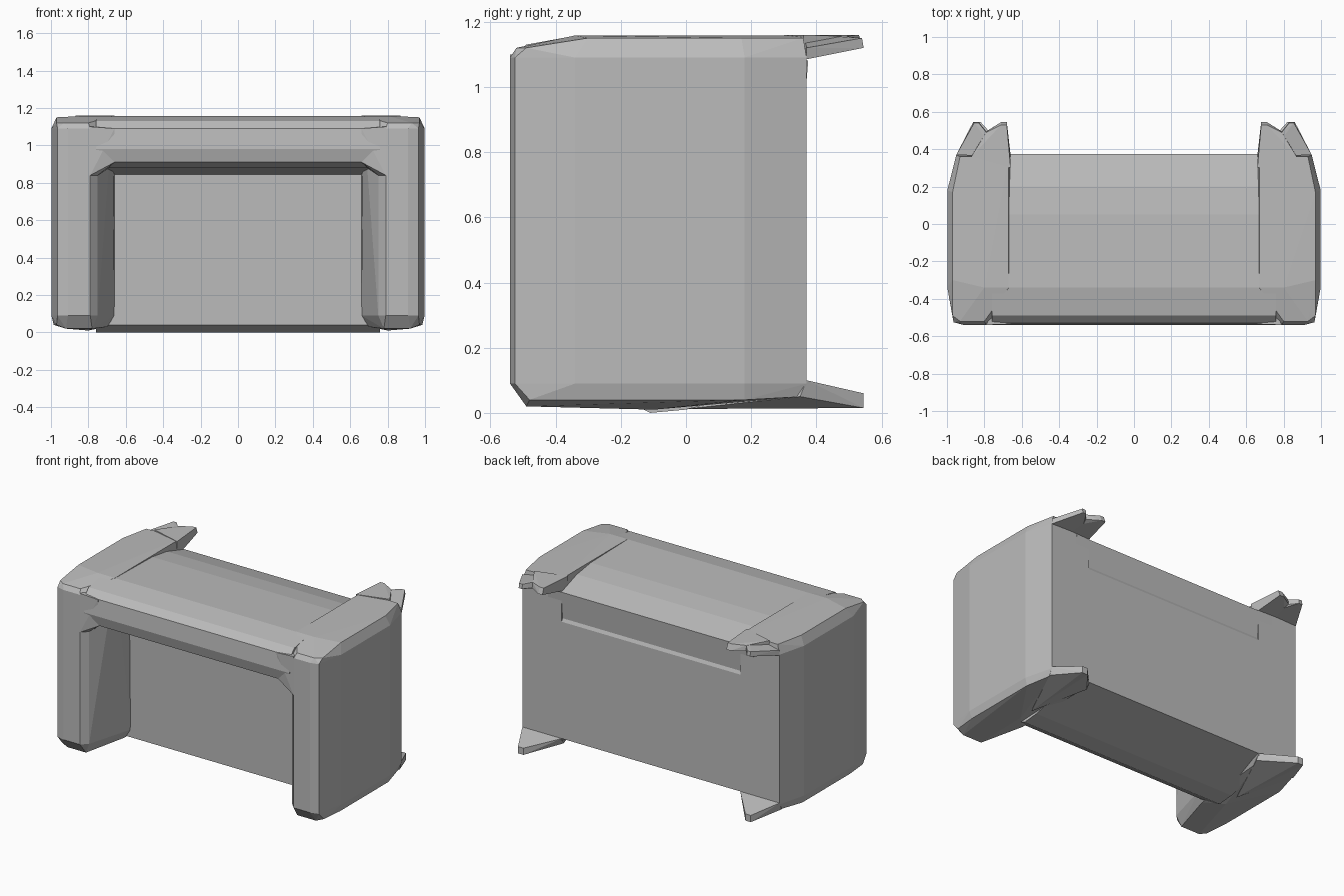
import bpy, bmesh

cube = bpy.data.objects.get("Cube")
if cube:
    bpy.data.objects.remove(cube, do_unlink=True)

grey = bpy.data.materials.new("plain_grey")
grey.use_nodes = True
grey.diffuse_color = (0.5, 0.5, 0.5, 1)
grey.node_tree.nodes["Principled BSDF"].inputs["Base Color"].default_value = grey.diffuse_color


def finish(name, bm):
    """Turn a bmesh into a flat shaded grey object."""
    bmesh.ops.recalc_face_normals(bm, faces=bm.faces[:])
    mesh = bpy.data.meshes.new(name)
    bm.to_mesh(mesh)
    bm.free()
    mesh.materials.append(grey)
    obj = bpy.data.objects.new(name, mesh)
    bpy.context.scene.collection.objects.link(obj)
    return obj


def hull_pair(name, points):
    """Convex faceted solid on the left (+x), mirrored to the right."""
    for side, sign in (("left", 1), ("right", -1)):
        bm = bmesh.new()
        verts = [bm.verts.new((sign * x, y, z)) for x, y, z in points]
        result = bmesh.ops.convex_hull(bm, input=verts)
        unused = [v for v in result["geom_interior"] if isinstance(v, bmesh.types.BMVert)]
        bmesh.ops.delete(bm, geom=unused, context="VERTS")
        finish(side + "_" + name, bm)


def extrude_profile(name, profile, half_width):
    """Extrude a (y, z) outline across x."""
    bm = bmesh.new()
    face = bm.faces.new([bm.verts.new((-half_width, y, z)) for y, z in profile])
    moved = bmesh.ops.extrude_face_region(bm, geom=[face])["geom"]
    verts = [v for v in moved if isinstance(v, bmesh.types.BMVert)]
    bmesh.ops.translate(bm, verts=verts, vec=(2 * half_width, 0, 0))
    bmesh.ops.triangulate(bm, faces=[f for f in bm.faces if len(f.verts) > 4])
    finish(name, bm)


# Rounded top and modesty panel in one outline
extrude_profile("top_and_back_panel", [
    (.37, .1), (.37, .88), (.36, .9), (.375, 1.08), (.2, 1.13), (.05, 1.15),
    (-.34, 1.157), (-.49, 1.13), (-.53, 1.09), (-.54, .98), (-.52, .91),
    (-.44, .88), (-.2, .845), (-.19, .04), (-.11, 0), (0, .01)], .76)

# Side pedestals with chamfered feet and crowned tops
section = [(.66, .37), (.66, -.18), (.75, -.5), (.79, -.54), (.91, -.54),
           (.965, -.525), (.998, -.34), (.998, .18), (.95, .37)]
feet = [(.68, .36, .06), (.7, -.2, .03), (.78, -.49, .02), (.92, -.49, .02),
        (.97, -.48, .04), (.985, -.33, .04), (.985, .18, .04), (.94, .36, .05),
        (.8, -.1, .01)]
crown = [(.67, .36, 1.158), (.67, -.34, 1.158), (.8, -.34, 1.158),
         (.8, -.52, 1.12), (.93, -.52, 1.12), (.97, -.49, 1.12),
         (.97, -.3, 1.15), (.97, .17, 1.15), (.93, .36, 1.15)]
for_pedestal = [(x, y, z) for x, y in section for z in (.09, 1.09)]
hull_pair("pedestal", for_pedestal + feet + crown)

# Corner gussets under the front edge
hull_pair("front_gusset", [
    (.75, -.5, .84), (.66, -.52, .91), (.66, -.535, 1.09), (.79, -.54, .84),
    (.79, -.54, 1.1), (.7, -.34, .87), (.79, -.3, .84), (.7, -.34, 1.1)])

# Pointed tabs overhanging the back, two above and one below per side
hull_pair("upper_inner_tab", [
    (.66, .3, 1.1), (.66, .3, 1.16), (.66, .37, 1.085), (.87, .36, 1.09),
    (.87, .36, 1.16), (.68, .545, 1.12), (.68, .53, 1.16), (.71, .545, 1.12),
    (.71, .53, 1.16), (.79, .495, 1.12), (.79, .49, 1.155)])
hull_pair("upper_outer_tab", [
    (.72, .36, 1.09), (.72, .36, 1.16), (.95, .37, 1.085), (.95, .37, 1.12),
    (.79, .495, 1.12), (.79, .49, 1.155), (.83, .545, 1.12), (.83, .54, 1.15),
    (.855, .545, 1.12), (.855, .54, 1.15)])
hull_pair("lower_tab", [
    (.66, .37, .1), (.66, .35, .06), (.95, .37, .1), (.95, .35, .05),
    (.82, .545, .06), (.86, .545, .06), (.82, .545, .015), (.86, .545, .015),
    (.8, .0, .012)])
